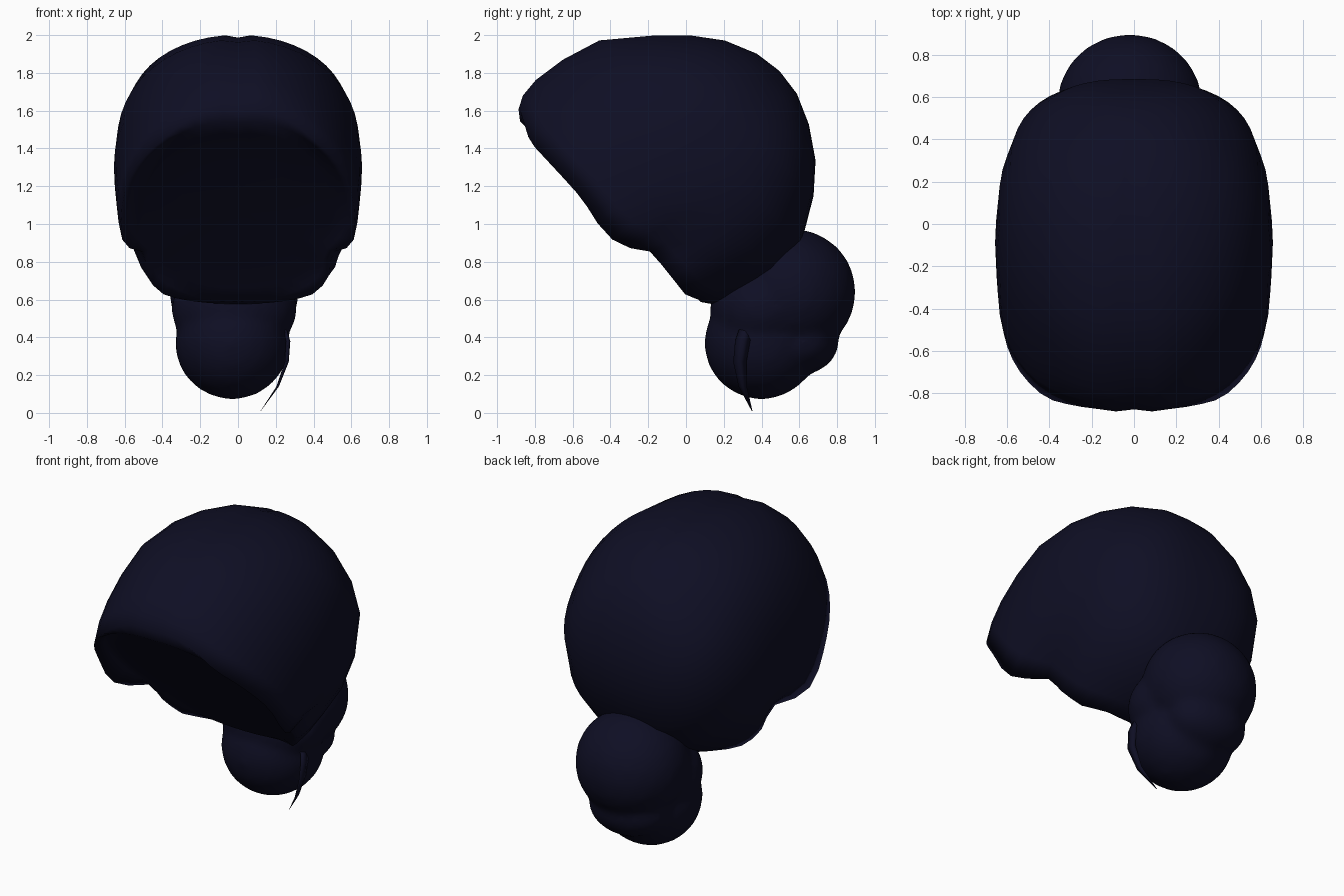
import bpy, bmesh, math
from mathutils import Vector

if "Cube" in bpy.data.objects:
    bpy.data.objects.remove(bpy.data.objects["Cube"], do_unlink=True)

navy = bpy.data.materials.new("dark navy hair")
navy.use_nodes = True
COLOUR = (0.0045, 0.0045, 0.0175, 1)
navy.diffuse_color = COLOUR
bsdf = navy.node_tree.nodes["Principled BSDF"]
bsdf.inputs["Base Color"].default_value = COLOUR
bsdf.inputs["Roughness"].default_value = 1.0


def finish(name, bm):
    bmesh.ops.recalc_face_normals(bm, faces=bm.faces)
    mesh = bpy.data.meshes.new(name)
    for f in bm.faces:
        f.smooth = True
    bm.to_mesh(mesh)
    bm.free()
    mesh.materials.append(navy)
    ob = bpy.data.objects.new(name, mesh)
    bpy.context.collection.objects.link(ob)
    return ob


def bridge(bm, a, b):
    n = len(a)
    for i in range(n):
        bm.faces.new((a[i], a[(i + 1) % n], b[(i + 1) % n], b[i]))


def power(v, e):
    return math.copysign(abs(v) ** e, v)


def interpolate(points, t):
    for (t0, s0), (t1, s1) in zip(points, points[1:]):
        if t <= t1:
            return s0 + (s1 - s0) * max(0, (t - t0) / (t1 - t0))
    return points[-1][1]


# Hair cap: rings parallel to the slanted face opening.
# Each section: depth along the slanted axis, low end, high end, half width
SECTIONS = [(0.47, 0.31, 1.77, 0.62), (0.56, 0.265, 1.805, 0.64), (0.68, 0.225, 1.815, 0.65),
            (0.86, 0.18, 1.79, 0.657), (1.07, 0.205, 1.725, 0.64), (1.29, 0.335, 1.54, 0.585),
            (1.43, 0.46, 1.4, 0.48), (1.54, 0.62, 1.25, 0.34), (1.61, 0.78, 1.08, 0.17)]
# Rim outline: nape, ear notch, sideburn, fringe
RIM = [(0.3, 0.51), (0.44, 0.44), (0.75, 0.475), (0.82, 0.41), (0.99, 0.35),
       (1.06, 0.39), (1.25, 0.417), (1.6, 0.43), (1.75, 0.51)]
SEGMENTS = 48
R = math.sqrt(0.5)


def slanted(x, s, t):
    return Vector((x, (s - t) * R, (s + t) * R))


bm = bmesh.new()
rings = []
for k, (s, low, high, width) in enumerate(SECTIONS):
    mid, half = (low + high) / 2, (high - low) / 2
    near_rim = max(0, 1 - k / 3)
    ring = []
    for i in range(SEGMENTS):
        a = math.tau * i / SEGMENTS
        parting = 0.02 if i == 0 else 0
        # the back of the head is squarer than the fringe
        e = 2 / (2.06 if math.cos(a) > 0 else 2.0 + 0.45 * s)
        t = mid + (half - parting) * power(math.cos(a), e)
        x = width * power(math.sin(a), e)
        # hair tucks in behind the ears
        x *= 1 - 0.13 * math.exp(-((t - 0.7) / 0.12) ** 2) * near_rim
        shift = (interpolate(RIM, t) - SECTIONS[0][0]) * near_rim ** 2
        ring.append(bm.verts.new(slanted(x, s + shift, t)))
    rings.append(ring)
for a, b in zip(rings, rings[1:]):
    bridge(bm, a, b)
crown = bm.verts.new(slanted(0, 1.63, 0.93))
for i in range(SEGMENTS):
    bm.faces.new((rings[-1][i], rings[-1][(i + 1) % SEGMENTS], crown))

# Closed, nearly flat underside
MIDDLE = 1.03
previous = rings[0]
for scale, level in ((0.93, 0.47), (0.8, 0.48), (0.5, 0.49)):
    ring = []
    for v in rings[0]:
        t = (v.co.z - v.co.y) * R
        ring.append(bm.verts.new(slanted(v.co.x * scale, level, MIDDLE + (t - MIDDLE) * scale)))
    bridge(bm, previous, ring)
    previous = ring
centre = bm.verts.new(slanted(0, 0.49, MIDDLE))
for i in range(SEGMENTS):
    bm.faces.new((previous[i], previous[(i + 1) % SEGMENTS], centre))
finish("hair_cap", bm)

# Bun at the nape: overlapping lumps fused into one soft form
LUMPS = [((-0.02, 0.57, 0.64), (0.345, 0.33, 0.335)),
         ((-0.02, 0.4, 0.55), (0.335, 0.275, 0.26)),
         ((-0.03, 0.4, 0.37), (0.305, 0.305, 0.3)),
         ((-0.03, 0.62, 0.38), (0.26, 0.19, 0.175))]
bm = bmesh.new()
for centre, radii in LUMPS:
    lump = bmesh.ops.create_icosphere(bm, subdivisions=3, radius=1)
    for v in lump["verts"]:
        v.co = Vector(centre) + v.co * Vector(radii)
bun = finish("bun", bm)
fuse = bun.modifiers.new("fuse", "REMESH")
fuse.mode = "VOXEL"
fuse.voxel_size = 0.025
fuse.use_smooth_shade = True
soften = bun.modifiers.new("soften", "SMOOTH")
soften.factor = 0.5
soften.iterations = 8

# Loose strand: thin tapered blade
PATH = [((0.24, 0.32, 0.47), 0.03), ((0.265, 0.3, 0.38), 0.04), ((0.258, 0.285, 0.27), 0.035),
        ((0.21, 0.3, 0.14), 0.022), ((0.12, 0.35, 0.01), 0.002)]
bm = bmesh.new()
loops = []
for centre, w in PATH:
    c = Vector(centre)
    offsets = ((0, -w, 0), (w * 0.3, 0, 0), (0, w, 0), (-w * 0.3, 0, 0))
    loops.append([bm.verts.new(c + Vector(o)) for o in offsets])
for a, b in zip(loops, loops[1:]):
    bridge(bm, a, b)
bm.faces.new(loops[0])
bm.faces.new(loops[-1])
finish("loose_strand", bm)
